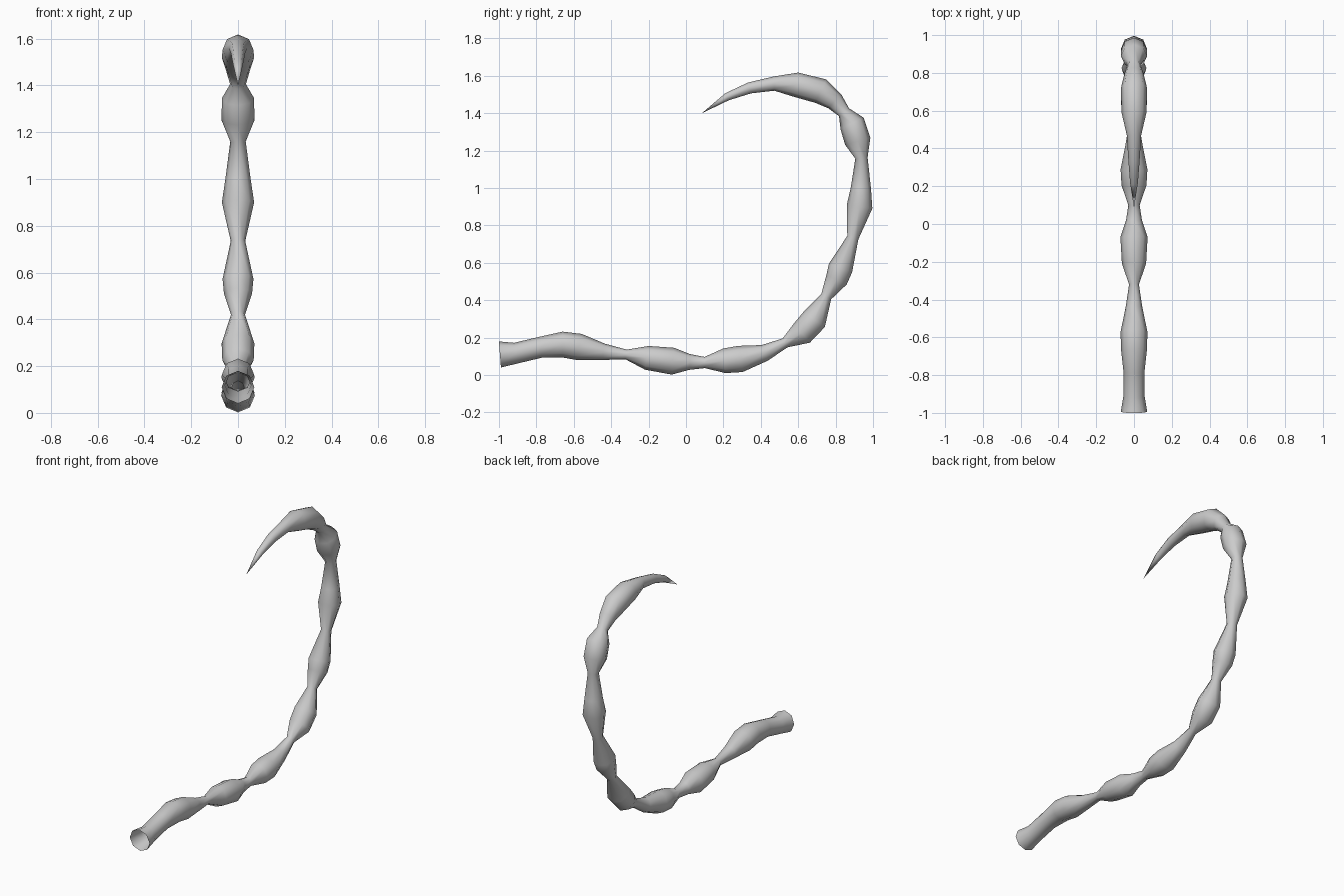
import bpy, bmesh, math
from mathutils import Vector

cube = bpy.data.objects.get("Cube")
if cube:
    bpy.data.objects.remove(cube, do_unlink=True)

# Single matte grey
grey = bpy.data.materials.new("light grey")
colour = (0.6, 0.6, 0.6, 1)
grey.diffuse_color = colour
grey.use_nodes = True
grey.node_tree.nodes["Principled BSDF"].inputs["Base Color"].default_value = colour

SIDES = 8
# Spine of the tail: (y, z, radius), from the open root to the sting
SPINE = [
    (-0.995, 0.11, 0.07), (-0.91, 0.117, 0.056), (-0.78, 0.148, 0.056),
    (-0.66, 0.163, 0.069), (-0.57, 0.150, 0.071), (-0.44, 0.124, 0.044),
    (-0.32, 0.11, 0.026),                                   # neck
    (-0.21, 0.092, 0.064), (-0.07, 0.074, 0.072), (0.02, 0.07, 0.042),
    (0.10, 0.067, 0.03),                                    # neck
    (0.205, 0.076, 0.066), (0.29, 0.086, 0.071), (0.42, 0.118, 0.045),
    (0.53, 0.172, 0.027),                                   # neck
    (0.62, 0.225, 0.067), (0.685, 0.297, 0.07),
    (0.75, 0.42, 0.03),                                     # neck
    (0.805, 0.51, 0.06), (0.826, 0.572, 0.066),
    (0.892, 0.735, 0.031),                                  # neck
    (0.928, 0.90, 0.069), (0.935, 1.0, 0.054),
    (0.938, 1.16, 0.033),                                   # neck
    (0.918, 1.25, 0.07), (0.888, 1.345, 0.069),
    (0.845, 1.405, 0.034),                                  # neck
    (0.795, 1.464, 0.051), (0.72, 1.518, 0.069), (0.59, 1.552, 0.066),
    (0.47, 1.558, 0.038), (0.34, 1.535, 0.03), (0.22, 1.488, 0.021),
    (0.085, 1.40, 0.0),                                     # sting tip
]

bm = bmesh.new()
centres = [Vector((0, y, z)) for y, z, r in SPINE]
rings = []
for i, (y, z, r) in enumerate(SPINE[:-1]):
    # Ring perpendicular to the spine direction
    ahead = (centres[i + 1] - centres[i]).normalized()
    behind = (centres[i] - centres[i - 1]).normalized() if i else ahead
    tangent = (ahead + behind).normalized()
    side = Vector((1, 0, 0))
    up = side.cross(tangent)
    ring = []
    for k in range(SIDES):
        a = math.tau * k / SIDES
        ring.append(bm.verts.new(centres[i] + r * (math.cos(a) * side + math.sin(a) * up)))
    rings.append(ring)

# Skin between rings, with a fan closing the sting
tip = bm.verts.new(centres[-1])
for a, b in zip(rings, rings[1:]):
    for k in range(SIDES):
        n = (k + 1) % SIDES
        bm.faces.new((a[k], a[n], b[n], b[k]))
for k in range(SIDES):
    bm.faces.new((rings[-1][k], rings[-1][(k + 1) % SIDES], tip))
bmesh.ops.recalc_face_normals(bm, faces=bm.faces)
for f in bm.faces:
    f.smooth = True

mesh = bpy.data.meshes.new("segmented_tail")
bm.to_mesh(mesh)
bm.free()
mesh.materials.append(grey)
tail = bpy.data.objects.new("segmented_tail", mesh)
bpy.context.collection.objects.link(tail)
